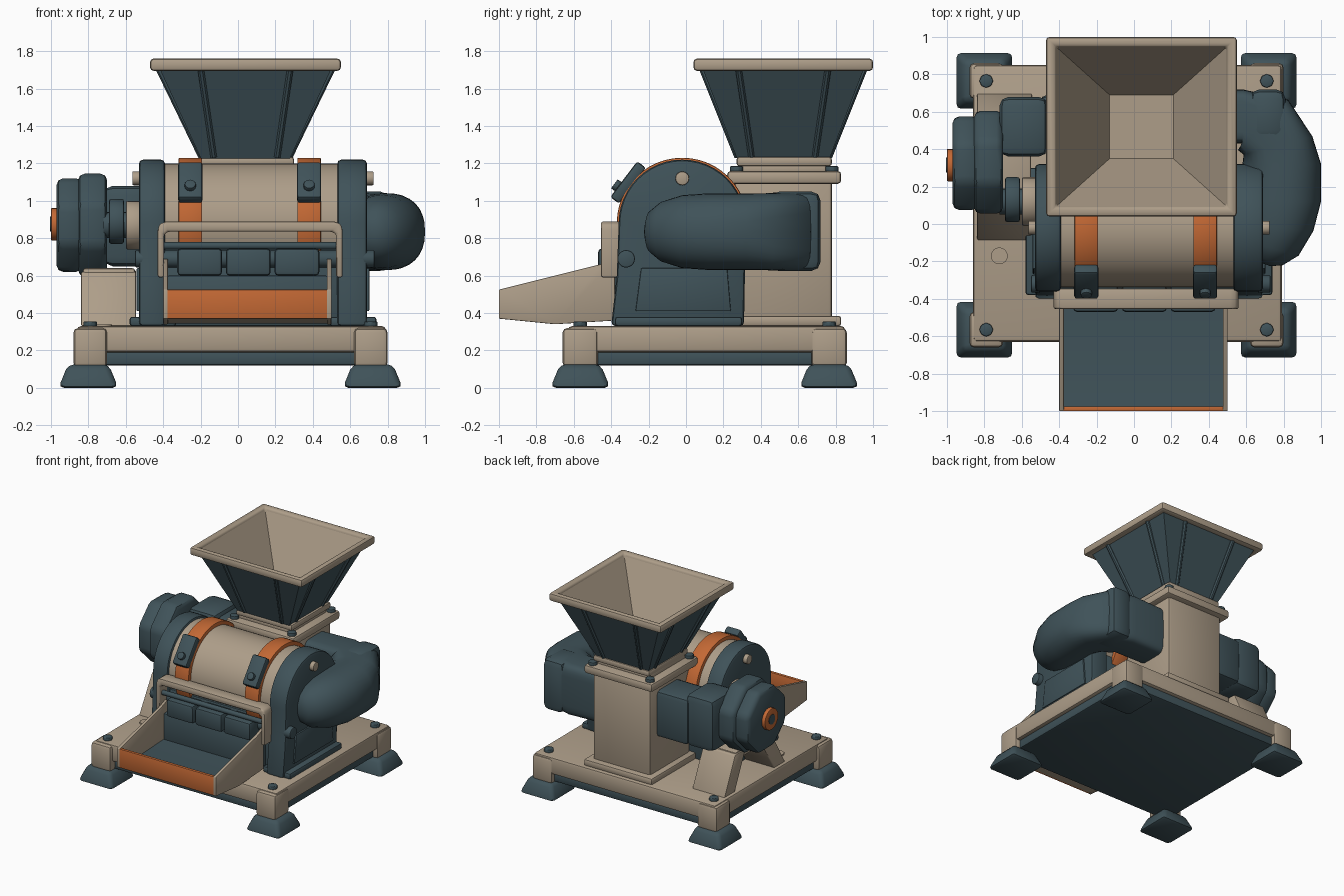
import bpy, bmesh
from math import sin, cos, pi, radians, copysign
from mathutils import Vector, Matrix

cube = bpy.data.objects.get("Cube")
if cube:
    bpy.data.objects.remove(cube, do_unlink=True)


def material(name, rgb):
    m = bpy.data.materials.new(name)
    m.use_nodes = True
    m.diffuse_color = (*rgb, 1)
    bsdf = next(n for n in m.node_tree.nodes if n.type == 'BSDF_PRINCIPLED')
    bsdf.inputs["Base Color"].default_value = (*rgb, 1)
    return m


TAN = material("warm beige", (0.42, 0.34, 0.25))
DARK = material("slate", (0.05, 0.085, 0.10))
ORANGE = material("orange", (0.55, 0.14, 0.035))


def finish(name, bm, mat, bevel=0, smooth=40):
    bmesh.ops.recalc_face_normals(bm, faces=bm.faces)
    if bevel:
        sharp = [e for e in bm.edges if len(e.link_faces) == 2
                 and e.calc_face_angle(0) > radians(35)]
        bmesh.ops.bevel(bm, geom=sharp, offset=bevel, segments=2, profile=0.5,
                        affect='EDGES', clamp_overlap=True)
    me = bpy.data.meshes.new(name)
    bm.to_mesh(me)
    bm.free()
    me.materials.append(mat)
    me.shade_smooth()
    me.set_sharp_from_angle(angle=radians(smooth))
    ob = bpy.data.objects.new(name, me)
    bpy.context.collection.objects.link(ob)
    return ob


def box(name, x, y, z, mat, bevel=0.015, taper=1, rot=None):
    """Box from ranges; taper scales the top, rot turns it about its centre."""
    bm = bmesh.new()
    bmesh.ops.create_cube(bm, size=1)
    size = Vector((x[1] - x[0], y[1] - y[0], z[1] - z[0]))
    mid = Vector((x[0] + x[1], y[0] + y[1], z[0] + z[1])) / 2
    for v in bm.verts:
        k = taper if v.co.z > 0 else 1
        v.co = Vector((v.co.x * size.x * k, v.co.y * size.y * k, v.co.z * size.z))
        if rot:
            v.co = rot @ v.co
        v.co += mid
    return finish(name, bm, mat, bevel)


def cyl(name, a, b, r, mat, segs=32, bevel=0.0, spin=0):
    """Cylinder between two points."""
    a, b = Vector(a), Vector(b)
    bm = bmesh.new()
    rot = (b - a).to_track_quat('Z', 'Y').to_matrix().to_4x4()
    bmesh.ops.create_cone(bm, cap_ends=True, segments=segs, radius1=r, radius2=r,
                          depth=(b - a).length,
                          matrix=Matrix.Translation((a + b) / 2) @ rot @ Matrix.Rotation(spin, 4, 'Z'))
    return finish(name, bm, mat, bevel)


def skin(bm, loops, caps=True, wrap=False):
    rows = [[bm.verts.new(p) for p in loop] for loop in loops]
    pairs = list(zip(rows, rows[1:])) + ([(rows[-1], rows[0])] if wrap else [])
    for r, s in pairs:
        for i in range(len(r)):
            j = (i + 1) % len(r)
            bm.faces.new((r[i], r[j], s[j], s[i]))
    if caps and not wrap:
        bm.faces.new(rows[0])
        bm.faces.new(rows[-1])


def prism(name, pts, lo, hi, mat, axis='x', bevel=0.01):
    """Profile in the (y,z) or (x,z) plane, extruded along the axis."""
    put = (lambda p, t: (t, *p)) if axis == 'x' else (lambda p, t: (p[0], t, p[1]))
    bm = bmesh.new()
    skin(bm, [[put(p, t) for p in pts] for t in (lo, hi)])
    return finish(name, bm, mat, bevel)


def duct(name, sections, z, mat, n=32):
    """Loft of upright sections: x, y, heading, half width, half height, roundness."""
    loops = []
    for x, y, head, hw, hh, e in sections:
        side = Vector((-sin(radians(head)), cos(radians(head)), 0))
        loop = []
        for i in range(n):
            c, s = cos(2 * pi * i / n), sin(2 * pi * i / n)
            u, w = (copysign(abs(t) ** e, t) for t in (c, s))
            loop.append(Vector((x, y, z)) + side * u * hw + Vector((0, 0, w * hh)))
        loops.append(loop)
    bm = bmesh.new()
    skin(bm, loops)
    return finish(name, bm, mat, smooth=50)


def square(hx, hy, z, cx=0.04, cy=0.52):
    return [(cx + sx * hx, cy + sy * hy, z) for sx, sy in ((-1, -1), (1, -1), (1, 1), (-1, 1))]


# Base, feet and corner bolts
box("base_plate", (-0.86, 0.79), (-0.63, 0.85), (0.19, 0.33), TAN, 0.02)
box("base_underplate", (-0.83, 0.76), (-0.60, 0.82), (0.12, 0.20), DARK)
for i, (x, y) in enumerate([(-0.8, -0.565), (0.72, -0.565), (-0.8, 0.765), (0.72, 0.765)]):
    box(f"foot_{i}", (x - .16, x + .16), (y - .16, y + .16), (0, .125), DARK, 0.03, 0.68)
    bx = x + copysign(0.01, -x)
    box(f"corner_block_{i}", (bx - .09, bx + .09), (y - .095, y + .095), (.11, .32), TAN, 0.025)
    cyl(f"base_bolt_{i}", (bx, y, .32), (bx, y, .355), 0.037, DARK, 8, 0.006)
cyl("oil_plug", (-0.72, -0.17, .32), (-0.72, -0.17, .34), 0.045, TAN, 16)

# Side plates with arched tops
CY, CZ = -0.02, 0.88
arch = [(CY + .34 * cos(a * pi / 24), CZ + .34 * sin(a * pi / 24)) for a in range(25)]
arch += [(-0.37, 0.6), (-0.40, 0.33), (0.31, 0.33)]
for side, lo, hi, out in (("right", -0.53, -0.39, -1), ("left", 0.53, 0.69, 1)):
    face = hi if out > 0 else lo
    prism(f"{side}_side_plate", arch, lo, hi, DARK, bevel=0.022)
    box(f"{side}_plate_foot", sorted((face - out * .2, face + out * .05)), (-.38, .30), (.33, .38), DARK)
    prism(f"{side}_plate_panel", [(-.27, .41), (.24, .41), (.22, .64), (-.24, .64)],
          *sorted((face - out * .02, face + out * .012)), DARK, bevel=0.006)
    cyl(f"{side}_plate_stud", (face - out * .02, CY, 1.12), (face + out * .035, CY, 1.12), .037, TAN, 16, .006)
box("lower_body", (-0.40, 0.54), (-0.33, 0.26), (0.33, 0.76), DARK)

# Drum with straps and clamps
cyl("drum", (-0.40, CY, CZ), (0.54, CY, CZ), 0.32, TAN, 48)
tilt = radians(143)
normal = Vector((0, cos(tilt), sin(tilt)))
for i, x in enumerate((-0.255, 0.38)):
    cyl(f"strap_{i}", (x - .063, CY, CZ), (x + .063, CY, CZ), 0.35, ORANGE, 48, 0.006)
    p = Vector((x, CY, CZ)) + normal * 0.362
    box(f"clamp_{i}", (x - .065, x + .065), (p.y - .12, p.y + .12), (p.z - .03, p.z + .03), DARK,
        0.015, rot=Matrix.Rotation(tilt - pi / 2, 3, 'X'))
    q = p + normal * .02 - Vector((0, .03, .04))
    cyl(f"clamp_bolt_{i}", q, q + normal * 0.035, 0.03, DARK, 12, 0.005)

# Discharge roller, knuckles and guard bar
cyl("roller_shaft", (-0.55, -0.32, 0.69), (0.73, -0.32, 0.69), 0.047, DARK, 20, 0.008)
cyl("guide_rod", (-0.42, -0.41, 0.76), (0.54, -0.41, 0.76), 0.02, DARK, 12)
for i, x in enumerate((-0.205, 0.055, 0.315)):
    box(f"roller_block_{i}", (x - .12, x + .12), (-.47, -.32), (.60, .745), DARK, 0.02)
guard = [(-.43, .59), (-.43, .84), (-.42, .875), (-.385, .89), (.515, .89), (.55, .875), (.56, .84), (.56, .59),
         (.525, .59), (.525, .82), (.505, .835), (-.375, .835), (-.395, .82), (-.395, .59)]
prism("guard_bar", guard, -0.455, -0.345, TAN, 'y', 0.012)

# Discharge chute
wall = [(-1.0, .37), (-.7, .34), (-.38, .36), (-.38, .69), (-.46, .66), (-1.0, .525)]
for side, x in (("right", -0.40), ("left", 0.475)):
    prism(f"chute_{side}_wall", wall, x, x + 0.025, TAN, bevel=0.004)
low = [(-.985, .37), (-.7, .345), (-.38, .36)]
prism("chute_bottom", low + [(y, z + .02) for y, z in reversed(low)], -.38, .48, TAN, bevel=0)
prism("chute_floor", [(y, z + .018) for y, z in low] + [(y, z + .03) for y, z in reversed(low)],
      -.38, .48, DARK, bevel=0)
box("chute_lip", (-.378, .478), (-1.0, -.975), (.37, .525), ORANGE, 0.004)
box("chute_back", (-.38, .48), (-.43, -.32), (.36, .60), DARK, 0.01)

# Feed column and flanges
box("column", (-.22, .30), (.26, .78), (.35, 1.12), TAN, 0.02)
box("column_foot", (-.27, .35), (.23, .83), (.33, .385), TAN)
box("column_flange", (-.27, .35), (.22, .83), (1.09, 1.16), TAN, 0.02)
box("column_neck", (-.20, .28), (.29, .75), (1.14, 1.20), TAN)
box("column_collar", (-.21, .30), (.27, .78), (1.185, 1.235), TAN)
for sx in (-1, 1):
    for sy in (-1, 1):
        x, y = 0.04 + sx * .26, 0.525 + sy * .255
        cyl(f"flange_bolt_{sx}_{sy}", (x, y, 1.15), (x, y, 1.185), .035, DARK, 10, .005)

# Hopper: slate outside, beige inside
bm = bmesh.new()
skin(bm, [square(.235, .245, 1.22), square(.47, .44, 1.73), square(.46, .43, 1.74), square(.17, .17, 1.25)])
hopper = finish("hopper", bm, DARK)
hopper.data.materials.append(TAN)
for f in hopper.data.polygons:
    f.material_index = int(f.normal.z > 0.05)
bm = bmesh.new()
skin(bm, [square(.51, .48, 1.695), square(.51, .48, 1.76), square(.46, .43, 1.76),
          square(.45, .42, 1.695)], wrap=True)
finish("hopper_rim", bm, TAN, 0.018)
for i in range(4):
    for k in (-1, 1):
        ends = []
        for h, s, z in (((.235, .245), .17, 1.235), ((.465, .435), .24, 1.71)):
            d = h[i % 2] * (1 if i < 2 else -1)
            off = (d, k * s) if i % 2 == 0 else (k * s, d)
            ends.append((0.04 + off[0], 0.52 + off[1], z))
        cyl(f"hopper_rib_{i}_{k}", *ends, 0.018, DARK, 8)

# Left blower duct curving round into a rounded nose
duct("blower_duct", [(.28, .57, 0, .14, .205, .35), (.58, .575, 0, .145, .21, .35),
                     (.69, .53, -45, .19, .21, .45), (.77, .42, -75, .19, .205, .6),
                     (.79, .32, -90, .21, .205, .85), (.79, .12, -90, .21, .205, .9),
                     (.77, -.02, -95, .19, .195, .95), (.735, -.13, -105, .15, .16, 1),
                     (.71, -.19, -110, .09, .11, 1), (.70, -.215, -110, .03, .04, 1)], 0.835, DARK)
box("duct_joint", (.62, .81), (.45, .72), (.625, 1.05), DARK, 0.05)

# Right drive: duct, stepped eight-sided housing, hub and shaft
box("drive_duct", (-.50, -.18), (.40, .69), (.66, 1.04), DARK, 0.035)
box("drive_gearbox", (-.72, -.46), (.36, .68), (.65, 1.08), DARK, 0.05)
for name, a, b, y, r in (("inner", -.855, -.70, .33, .275), ("outer", -.97, -.83, .325, .25)):
    cyl(f"{name}_housing", (a, y, .87), (b, y, .87), r / cos(pi / 8), DARK, 8, 0.035, pi / 8)
cyl("hub", (-1.0, .315, .875), (-.95, .315, .875), .087, ORANGE, 20, .006)
cyl("hub_bore", (-1.004, .315, .875), (-.99, .315, .875), .04, DARK, 16)
cyl("drive_shaft", (-.72, .12, .87), (-.50, .12, .87), .07, DARK, 20)
cyl("shaft_coupling", (-.69, .13, .89), (-.61, .13, .89), .12, DARK, 20, .012)
cyl("shaft_flange", (-.60, .12, .87), (-.52, .12, .87), .13, TAN, 24, .01)

# Splayed legs below the drive housing
for name, pts in (("front", [(-.09, .33), (.05, .33), (.24, .62), (.08, .62)]),
                  ("rear", [(.56, .33), (.70, .33), (.56, .63), (.42, .63)])):
    prism(f"drive_{name}_leg", pts, -.84, -.545, TAN)
box("drive_saddle", (-.83, -.55), (.08, .54), (.57, .64), TAN)
